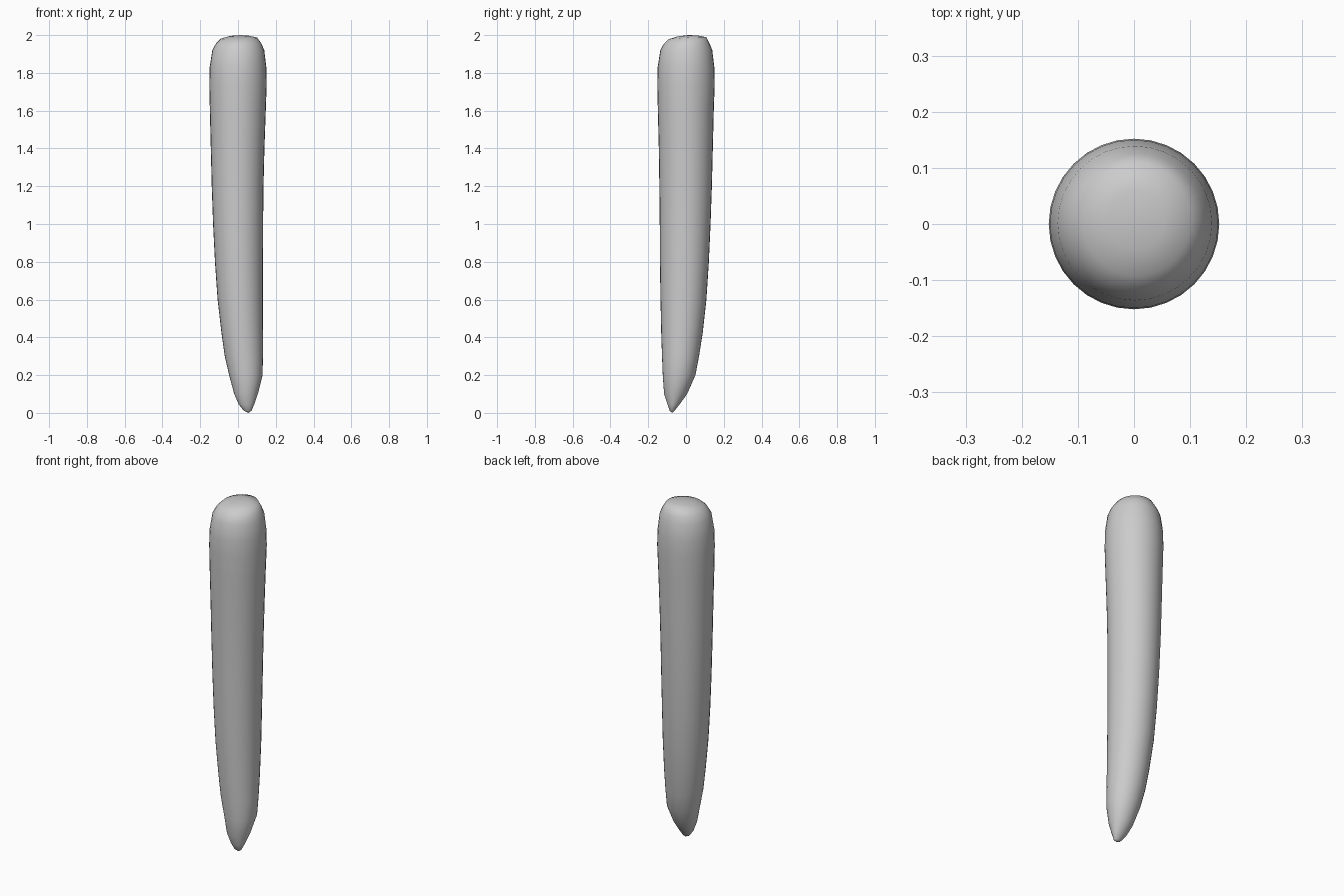
import bpy, bmesh, math

# Rings up the peg: z, x min, x max, y min, y max
RINGS = [
    (0.012, 0.030, 0.072, -0.087, -0.060),
    (0.045, 0.004, 0.086, -0.098, -0.034),
    (0.10, -0.020, 0.105, -0.116, 0.006),
    (0.20, -0.047, 0.130, -0.123, 0.050),
    (0.30, -0.070, 0.132, -0.127, 0.069),
    (0.42, -0.087, 0.132, -0.131, 0.088),
    (0.60, -0.108, 0.132, -0.135, 0.108),
    (0.80, -0.122, 0.132, -0.138, 0.121),
    (1.00, -0.132, 0.133, -0.139, 0.130),
    (1.20, -0.139, 0.135, -0.141, 0.137),
    (1.40, -0.144, 0.140, -0.144, 0.142),
    (1.60, -0.149, 0.147, -0.149, 0.147),
    (1.74, -0.152, 0.152, -0.152, 0.152),
    (1.83, -0.150, 0.150, -0.150, 0.150),
    (1.92, -0.136, 0.139, -0.136, 0.139),
    (1.955, -0.117, 0.124, -0.117, 0.125),
    (1.983, -0.092, 0.102, -0.092, 0.108),
    (1.995, -0.045, 0.055, -0.045, 0.060),
]
SIDES = 32

bm = bmesh.new()
rings = []
for z, x0, x1, y0, y1 in RINGS:
    ring = []
    for i in range(SIDES):
        a = 2 * math.pi * i / SIDES
        x = (x0 + x1) / 2 + (x1 - x0) / 2 * math.cos(a)
        y = (y0 + y1) / 2 + (y1 - y0) / 2 * math.sin(a)
        # The top cap leans slightly towards the front left
        tilt = 0.04 * (x + 2 * y) / 1.5 if 1.97 < z else 0
        ring.append(bm.verts.new((x, y, min(2.0, z + tilt))))
    rings.append(ring)

# Side walls
for low, high in zip(rings, rings[1:]):
    for i in range(SIDES):
        j = (i + 1) % SIDES
        bm.faces.new((low[i], low[j], high[j], high[i]))

# Bent tip and domed top
tip = bm.verts.new((0.055, -0.074, 0))
crown = bm.verts.new((0.01, 0.01, 2.0))
for i in range(SIDES):
    j = (i + 1) % SIDES
    bm.faces.new((tip, rings[0][j], rings[0][i]))
    bm.faces.new((crown, rings[-1][i], rings[-1][j]))

for face in bm.faces:
    face.smooth = True
mesh = bpy.data.meshes.new("curved_peg")
bm.to_mesh(mesh)
bm.free()
peg = bpy.data.objects.new("curved_peg", mesh)
bpy.context.collection.objects.link(peg)
